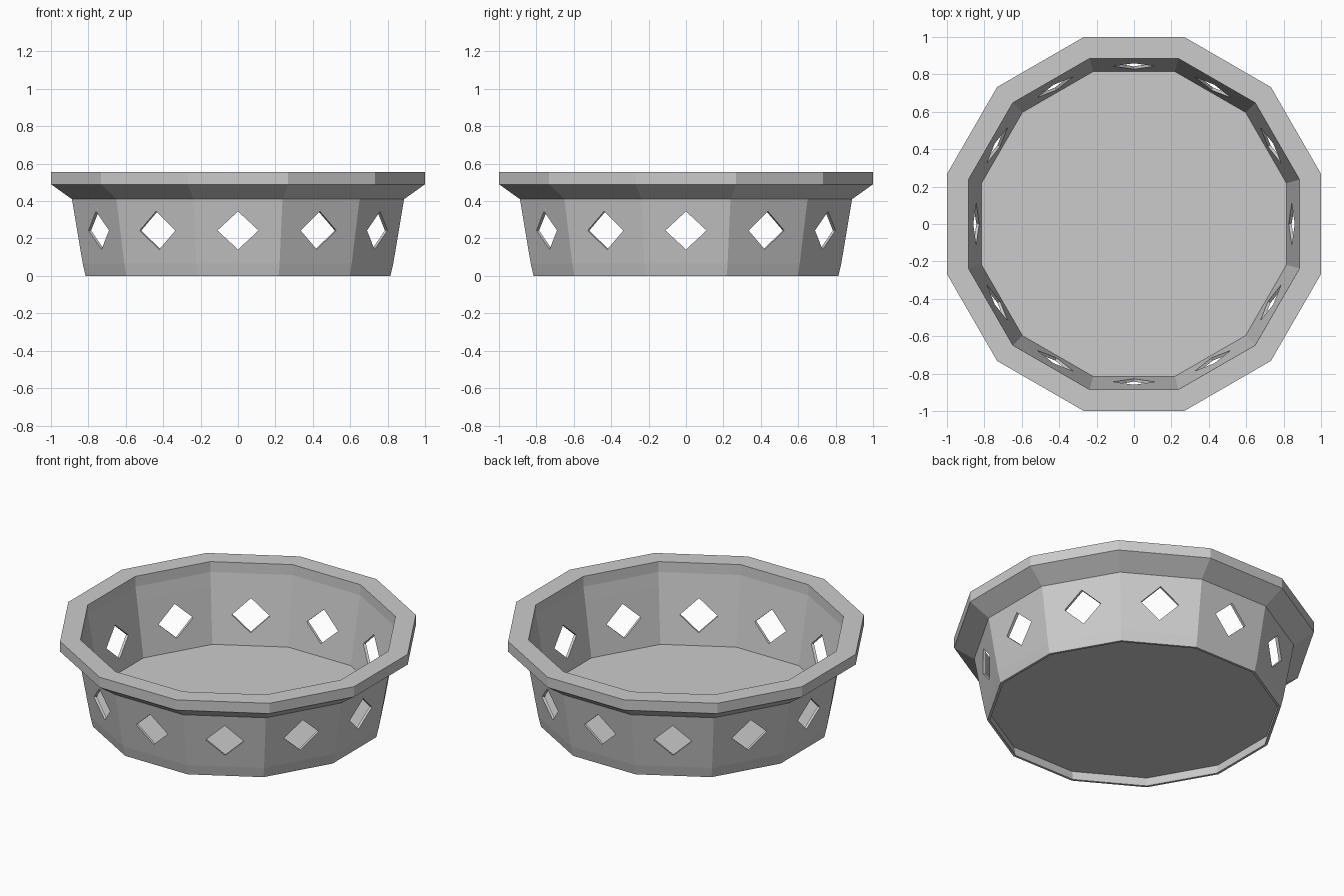
import bpy, bmesh, math
from mathutils import Vector

if "Cube" in bpy.data.objects:
    bpy.data.objects.remove(bpy.data.objects["Cube"])

SIDES = 12
STEP = 2 * math.pi / SIDES
HALF = math.tan(STEP / 2)          # half side length per unit of apothem

grey = bpy.data.materials.new("plain grey")
grey.diffuse_color = (0.6, 0.6, 0.6, 1)
grey.use_nodes = True
grey.node_tree.nodes["Principled BSDF"].inputs["Base Color"].default_value = grey.diffuse_color

# Cross-section (apothem, z): foot, outer wall, rim, inner wall, floor edge
PROFILE = [(0.81, 0.058), (0.80, 0.0), (0.815, 0.0), (0.83, 0.065), (0.888, 0.41),
           (1.0, 0.49), (1.0, 0.555), (0.885, 0.555), (0.883, 0.49),
           (0.87, 0.41), (0.815, 0.065)]
OUTER_WALL, INNER_WALL = 3, 9      # profile segments pierced by the holes
HOLE_Z, HOLE_W, HOLE_H = 0.243, 0.11, 0.102


def place(side, across, out, z):
    """Point on one side of the bowl: sideways, outward and up."""
    a = side * STEP
    return Vector((out * math.cos(a) - across * math.sin(a),
                   out * math.sin(a) + across * math.cos(a), z))


def diamond(bm, side, low, high):
    """Diamond corners (bottom, right, top, left) lying on a sloped wall."""
    pts = []
    for dx, dz in ((0, -HOLE_H), (HOLE_W, 0), (0, HOLE_H), (-HOLE_W, 0)):
        z = HOLE_Z + dz
        t = (z - low[1]) / (high[1] - low[1])
        pts.append(bm.verts.new(place(side, dx, low[0] + t * (high[0] - low[0]), z)))
    return pts


def pierced_panel(bm, corners, hole):
    """Fill between a panel (bl, br, tr, tl) and its diamond hole."""
    for k in range(4):
        bm.faces.new((corners[k], corners[(k + 1) % 4], hole[k]))
        bm.faces.new((corners[k], hole[k], hole[k - 1]))


bm = bmesh.new()
rings = [[bm.verts.new(place(s, -r * HALF, r, z)) for s in range(SIDES)]
         for r, z in PROFILE]

for s in range(SIDES):
    n = (s + 1) % SIDES
    holes = {}
    for k in range(len(PROFILE) - 1):
        a, b = rings[k], rings[k + 1]
        if k == OUTER_WALL:
            holes[k] = diamond(bm, s, PROFILE[k], PROFILE[k + 1])
            pierced_panel(bm, (a[s], a[n], b[n], b[s]), holes[k])
        elif k == INNER_WALL:
            holes[k] = diamond(bm, s, PROFILE[k + 1], PROFILE[k])
            pierced_panel(bm, (b[s], b[n], a[n], a[s]), holes[k])
        else:
            bm.faces.new((a[s], a[n], b[n], b[s]))
    # Sides of the hole through the wall
    o, i = holes[OUTER_WALL], holes[INNER_WALL]
    for k in range(4):
        m = (k + 1) % 4
        bm.faces.new((o[k], o[m], i[m], i[k]))

# Floor and recessed underside
bm.faces.new(rings[-1])
bm.faces.new(rings[0])

bmesh.ops.recalc_face_normals(bm, faces=bm.faces)
mesh = bpy.data.meshes.new("pierced_bowl")
bm.to_mesh(mesh)
bm.free()
mesh.materials.append(grey)
bowl = bpy.data.objects.new("pierced_bowl", mesh)
bpy.context.collection.objects.link(bowl)
